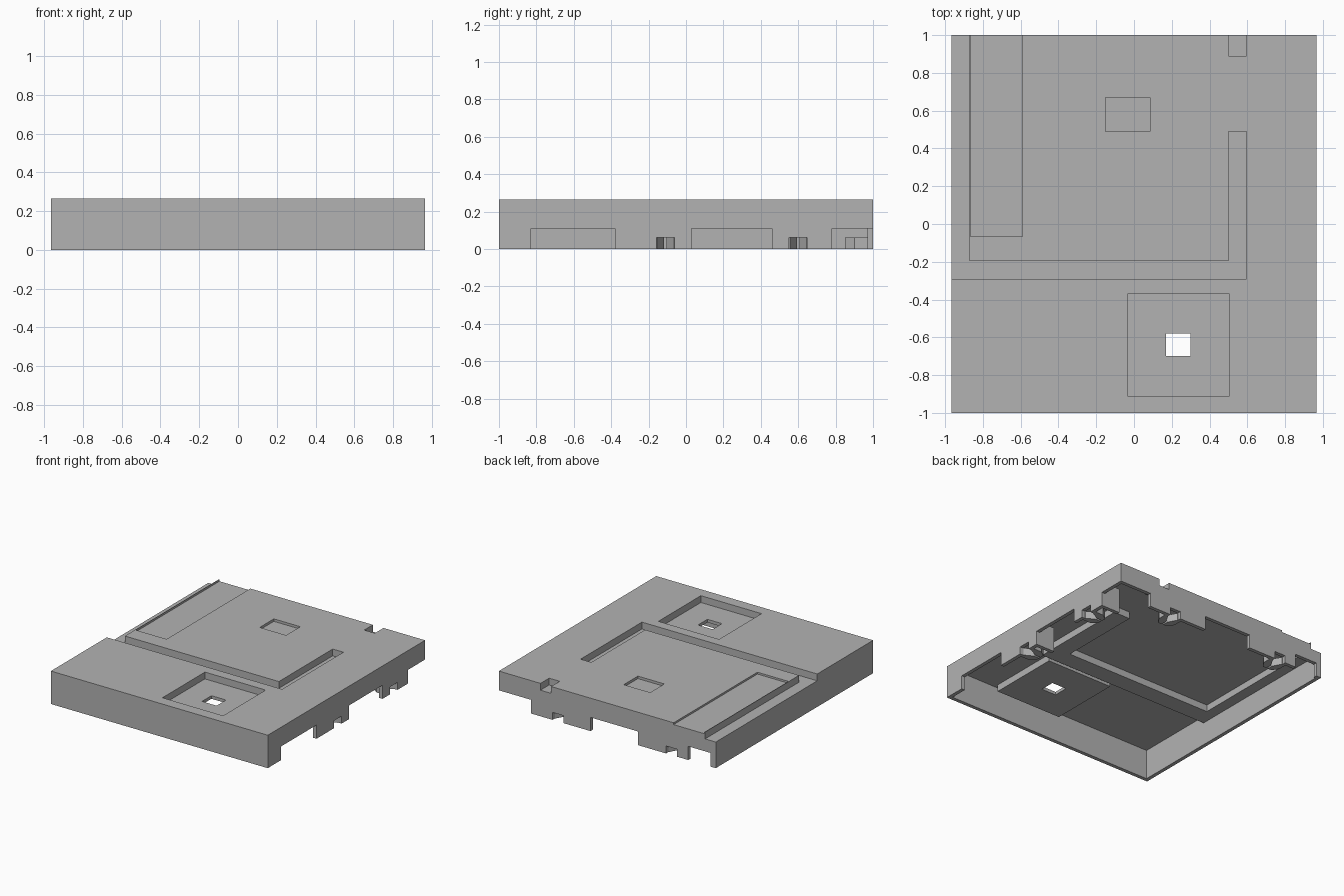
import bpy
import bmesh

cube = bpy.data.objects.get("Cube")
if cube:
    bpy.data.objects.remove(cube, do_unlink=True)

grey = bpy.data.materials.new("plain grey")
grey.use_nodes = True
grey.diffuse_color = (0.45, 0.45, 0.45, 1)
grey.node_tree.nodes["Principled BSDF"].inputs["Base Color"].default_value = (0.45, 0.45, 0.45, 1)


def prism(name, outline, z0, z1):
    """Extrude a counter-clockwise plan outline from z0 up to z1."""
    bm = bmesh.new()
    face = bm.faces.new([bm.verts.new((x, y, z0)) for x, y in outline])
    ext = bmesh.ops.extrude_face_region(bm, geom=[face])
    for v in ext["geom"]:
        if isinstance(v, bmesh.types.BMVert):
            v.co.z = z1
    bmesh.ops.recalc_face_normals(bm, faces=bm.faces)
    mesh = bpy.data.meshes.new(name)
    bm.to_mesh(mesh)
    bm.free()
    mesh.materials.append(grey)
    obj = bpy.data.objects.new(name, mesh)
    bpy.context.collection.objects.link(obj)
    return obj


def rect(x0, x1, y0, y1):
    return [(x0, y0), (x1, y0), (x1, y1), (x0, y1)]


def combine(target, tool, operation):
    """Apply a boolean and remove the tool."""
    mod = target.modifiers.new("boolean", "BOOLEAN")
    mod.operation, mod.object, mod.solver = operation, tool, "EXACT"
    bpy.context.view_layer.objects.active = target
    bpy.ops.object.modifier_apply(modifier=mod.name)
    bpy.data.objects.remove(tool, do_unlink=True)


W, D, H = 0.965, 1.0, 0.265
WALL, SHEET, DEPTH = 0.03, 0.025, 0.055
CEIL, FLOOR = H - SHEET, H - DEPTH
OUT = 1.1

# Hollow tile, open underneath
tile = prism("floor_tile", rect(-W, W, -D, D), 0, H)
combine(tile, prism("cavity", rect(-W + WALL, W - WALL, -D + WALL, D - WALL), -0.1, CEIL), "DIFFERENCE")

# Thickened underside below each deep recess
rib = [(-0.95, -0.315), (0.62, -0.315), (0.62, 0.515), (0.475, 0.515),
       (0.475, -0.17), (-0.845, -0.17), (-0.845, 0.985), (-0.95, 0.985)]
for outline in (rib, rect(-0.06, 0.53, -0.935, -0.345), rect(0.475, 0.62, 0.865, 0.985)):
    combine(tile, prism("rib", outline, FLOOR - SHEET, CEIL + 0.01), "UNION")

# Wall groove, square pocket, edge notch, shallow pockets and the hole
groove = [(-OUT, -0.29), (0.595, -0.29), (0.595, 0.49), (0.5, 0.49),
          (0.5, -0.195), (-0.87, -0.195), (-0.87, OUT), (-OUT, OUT)]
recesses = (
    (groove, FLOOR),
    (rect(-0.035, 0.505, -0.91, -0.37), FLOOR),
    (rect(0.5, 0.595, 0.89, OUT), FLOOR),
    (rect(-0.865, -0.59, -0.065, OUT), H - 0.015),
    (rect(-0.15, 0.085, 0.49, 0.67), H - 0.02),
    (rect(0.17, 0.3, -0.7, -0.58), 0.1),
)
for outline, bottom in recesses:
    combine(tile, prism("recess", outline, bottom, H + 0.1), "DIFFERENCE")

# Openings along the lower edge of the right and back walls
OPEN, SLOT = 0.11, 0.06
clips_right, clips_back = (-0.11, 0.6), (0.44, -0.57)
openings = [(rect(0.9, OUT, -0.83, -0.38), OPEN), (rect(0.9, OUT, 0.03, 0.46), OPEN),
            (rect(0.68, OUT, 0.78, OUT), OPEN),
            (rect(-0.275, 0.15, 0.9, OUT), OPEN), (rect(-0.92, -0.72, 0.9, OUT), OPEN)]
openings += [(rect(0.9, OUT, c - 0.048, c + 0.048), SLOT) for c in clips_right]
openings += [(rect(c - 0.048, c + 0.048, 0.9, OUT), SLOT) for c in clips_back]
for outline, top in openings:
    combine(tile, prism("opening", outline, -0.1, top), "DIFFERENCE")


# Split clips behind the slots: mirrored prongs that flare towards the wall
def clip(name, centre, on_back):
    for side in (-1, 1):
        profile = [(0.03, 0.075), (0.03, 0.045), (0.1, 0.007), (0.15, 0.007), (0.15, 0.04), (0.1, 0.075)]
        edge = D if on_back else W
        pts = [(edge - d, centre + side * s) for d, s in profile]
        if on_back:
            pts = [(s, d) for d, s in pts]
        prism(f"{name}_prong_{'a' if side < 0 else 'b'}", pts, 0, SLOT)


for i, c in enumerate(clips_right):
    clip(f"right_clip_{i + 1}", c, False)
for i, c in enumerate(clips_back):
    clip(f"back_clip_{i + 1}", c, True)

# Stiffening webs at the ends of the right wall tabs
for i, y in enumerate((0.03, 0.78)):
    prism(f"web_{i + 1}", rect(W - 0.17, W - WALL, y - 0.03, y), 0, 0.2)
